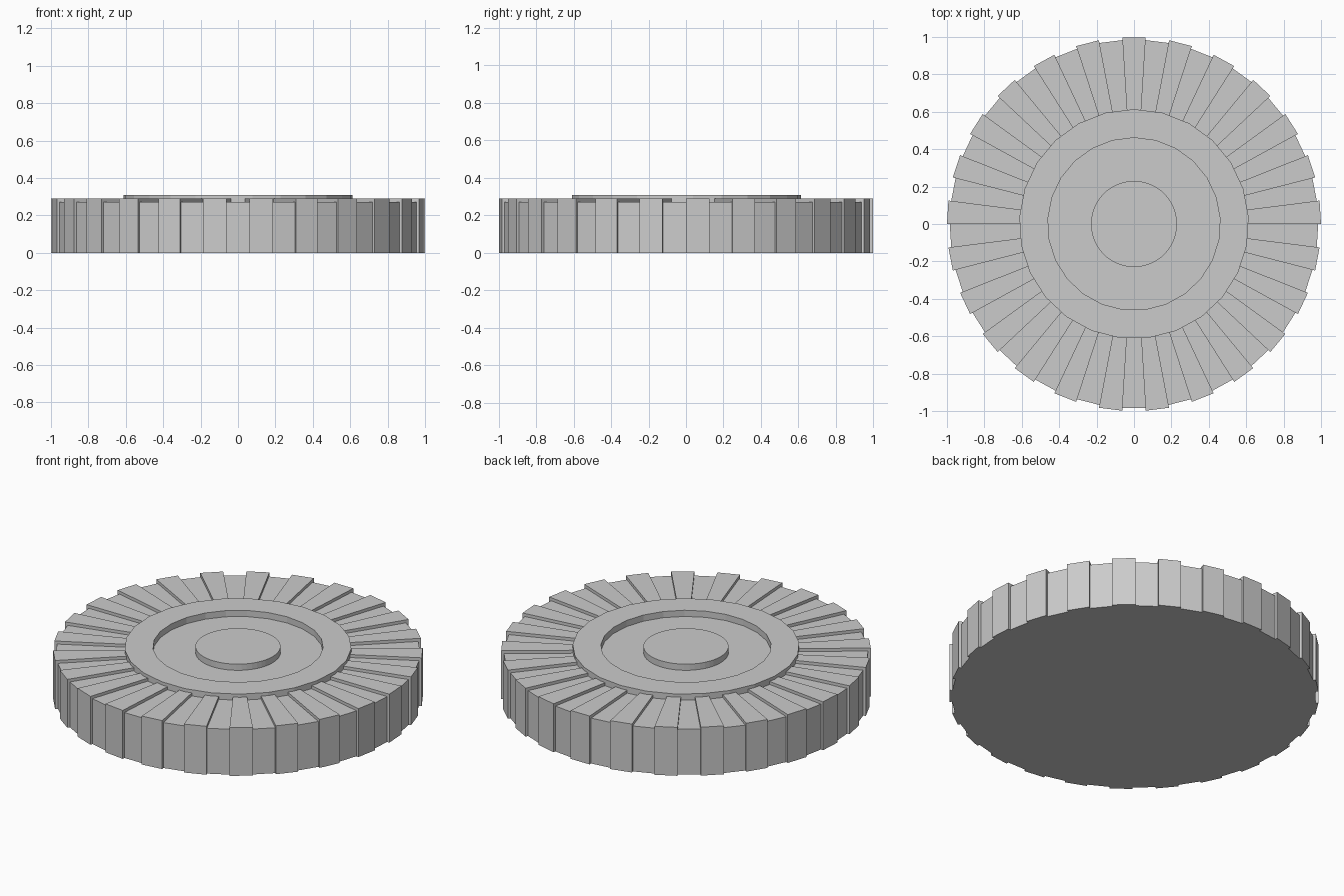
import bpy
import bmesh
from math import cos, sin, pi

if "Cube" in bpy.data.objects:
    bpy.data.objects.remove(bpy.data.objects["Cube"], do_unlink=True)

TEETH = 25
SLOTS = TEETH * 2
GAP_TOP, TOOTH_TOP, HUB_TOP = 0.271, 0.289, 0.308
CORE_R, GAP_R, TOOTH_R = 0.55, 0.985, 1.0

grey = bpy.data.materials.new("plain_grey")
grey.use_nodes = True
colour = (0.6, 0.6, 0.6, 1)
grey.diffuse_color = colour
grey.node_tree.nodes["Principled BSDF"].inputs["Base Color"].default_value = colour


def add_object(name, bm):
    bmesh.ops.recalc_face_normals(bm, faces=bm.faces)
    mesh = bpy.data.meshes.new(name)
    bm.to_mesh(mesh)
    bm.free()
    mesh.materials.append(grey)
    obj = bpy.data.objects.new(name, mesh)
    bpy.context.collection.objects.link(obj)
    return obj


def circle(bm, radius, count, z=0.0, turn=0.0):
    angles = [turn + 2 * pi * i / count for i in range(count)]
    return [bm.verts.new((radius * cos(a), radius * sin(a), z)) for a in angles]


def raise_faces(bm, faces, height):
    """Extrude faces upward and return the new top faces."""
    result = bmesh.ops.extrude_face_region(bm, geom=faces)["geom"]
    verts = [g for g in result if isinstance(g, bmesh.types.BMVert)]
    bmesh.ops.translate(bm, vec=(0, 0, height), verts=verts)
    return [g for g in result if isinstance(g, bmesh.types.BMFace)]


# Toothed disc: alternate slots reach further out and stand higher
bm = bmesh.new()
core, low, far = [circle(bm, r, SLOTS) for r in (CORE_R, GAP_R, TOOTH_R)]
sheet = [bm.faces.new(core)]
for i in range(SLOTS):
    j = (i + 1) % SLOTS
    if i % 2 == 0:
        loop = (core[i], low[i], far[i], far[j], low[j], core[j])
    else:
        loop = (core[i], low[i], low[j], core[j])
    sheet.append(bm.faces.new(loop))
top = raise_faces(bm, sheet, GAP_TOP)
for tooth in [f for f in top if len(f.verts) == 6]:
    raise_faces(bm, [tooth], TOOTH_TOP - GAP_TOP)
    if tooth.is_valid:
        bm.faces.remove(tooth)
# Any upper tooth wall is merged with the wall below it
bmesh.ops.dissolve_limit(bm, angle_limit=0.001, verts=bm.verts, edges=bm.edges)
add_object("toothed_disc", bm)

# Raised hub ring around a shallow recess
bm = bmesh.new()
base = GAP_TOP - 0.01
profile = [(0.614, base), (0.614, HUB_TOP), (0.461, HUB_TOP), (0.461, base)]
rings = [circle(bm, r, TEETH, z, pi / 2) for r, z in profile]
for k in range(len(rings)):
    a, b = rings[k], rings[(k + 1) % len(rings)]
    for i in range(TEETH):
        j = (i + 1) % TEETH
        bm.faces.new((a[i], a[j], b[j], b[i]))
add_object("hub_ring", bm)

# Round boss in the middle of the recess
bm = bmesh.new()
disc = bm.faces.new(circle(bm, 0.23, SLOTS, base))
raise_faces(bm, [disc], HUB_TOP - base)
add_object("centre_boss", bm)
